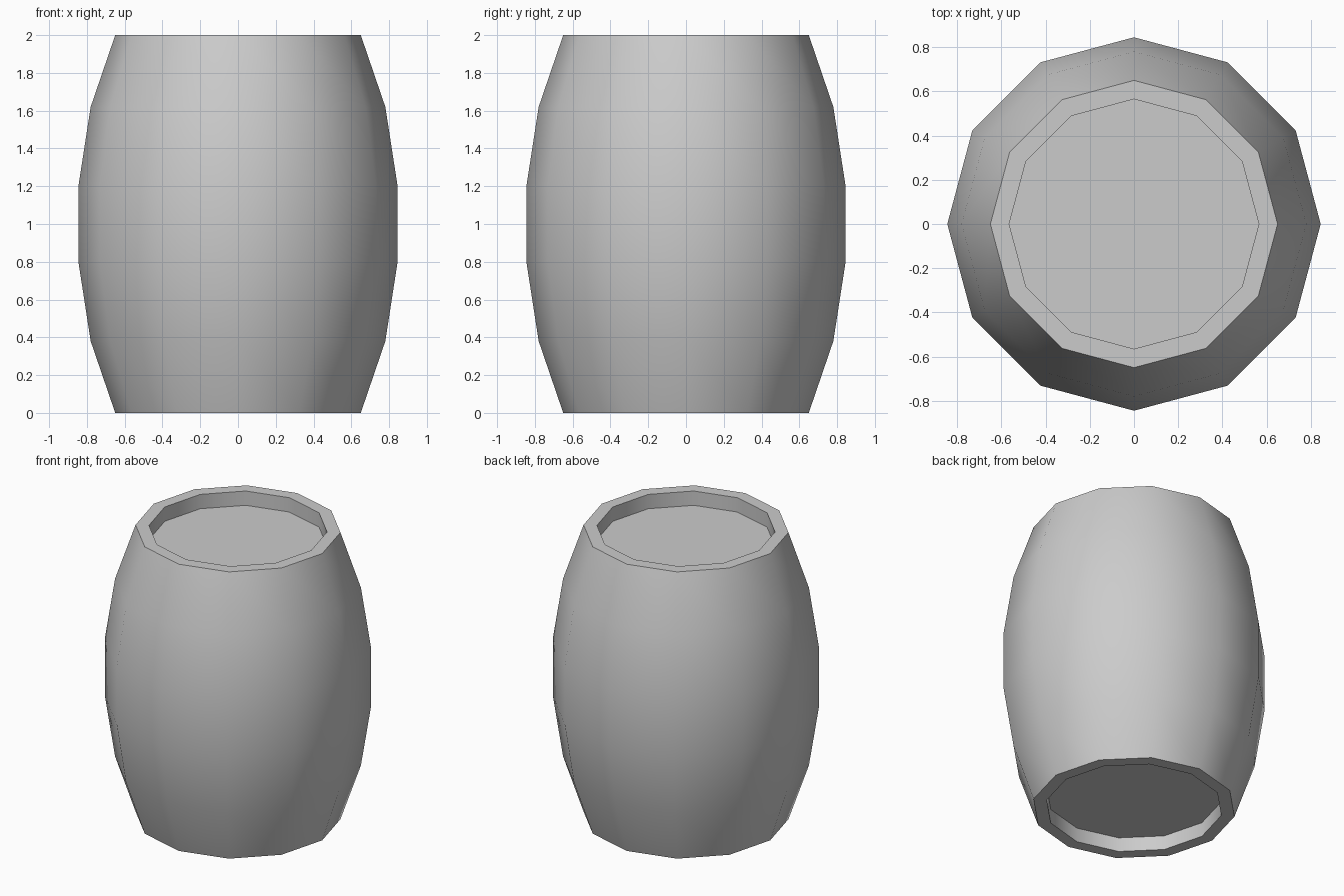
import bpy, bmesh
from math import cos, sin, pi, radians

if "Cube" in bpy.data.objects:
    bpy.data.objects.remove(bpy.data.objects["Cube"])

SIDES = 12
# Half profile (radius, z) from lid recess down over the staves to the base recess
profile = [(0.565, 1.90), (0.565, 2.0), (0.65, 2.0), (0.78, 1.62), (0.845, 1.2),
           (0.845, 0.8), (0.78, 0.38), (0.65, 0.0), (0.565, 0.0), (0.565, 0.10)]

bm = bmesh.new()
rings = [[bm.verts.new((r * cos(2 * pi * i / SIDES), r * sin(2 * pi * i / SIDES), z))
          for i in range(SIDES)] for r, z in profile]

# Rim, stave and recess walls
for upper, lower in zip(rings, rings[1:]):
    for i in range(SIDES):
        j = (i + 1) % SIDES
        bm.faces.new((upper[i], lower[i], lower[j], upper[j]))

# Sunken lid and base
bm.faces.new(rings[0])
bm.faces.new(rings[-1][::-1])
bmesh.ops.recalc_face_normals(bm, faces=bm.faces)

mesh = bpy.data.meshes.new("barrel")
bm.to_mesh(mesh)
bm.free()
barrel = bpy.data.objects.new("barrel", mesh)
bpy.context.collection.objects.link(barrel)

# Smooth staves, crisp rims
bpy.context.view_layer.objects.active = barrel
barrel.select_set(True)
bpy.ops.object.shade_smooth_by_angle(angle=radians(40))
